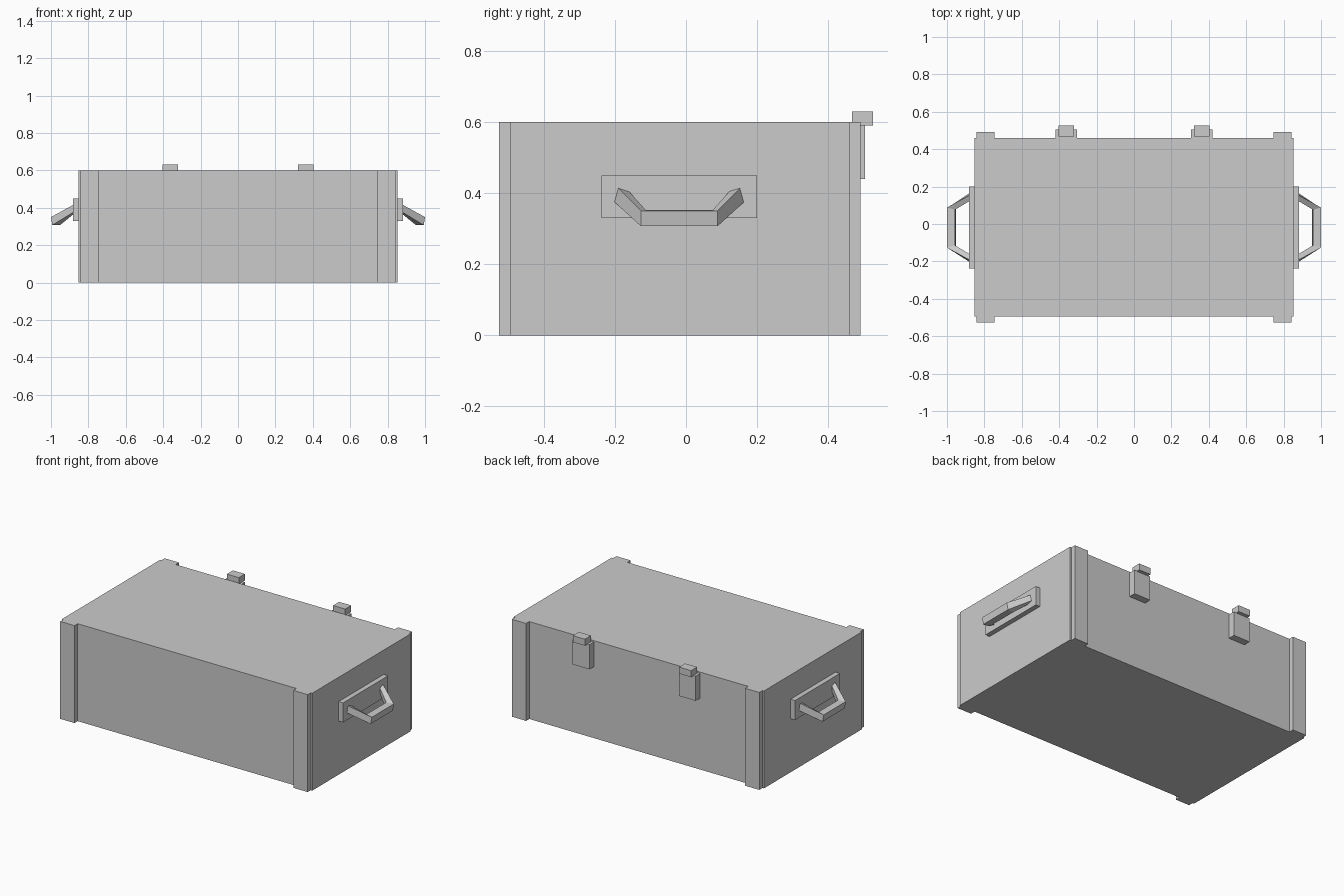
import bpy, bmesh

if "Cube" in bpy.data.objects:
    bpy.data.objects.remove(bpy.data.objects["Cube"])


def box(name, x, y, z):
    """Box from (min, max) ranges."""
    bm = bmesh.new()
    bmesh.ops.create_cube(bm, size=1)
    for v in bm.verts:
        v.co = [r[0] if c < 0 else r[1] for c, r in zip(v.co, (x, y, z))]
    return finish(name, bm)


def finish(name, bm):
    bmesh.ops.recalc_face_normals(bm, faces=bm.faces)
    mesh = bpy.data.meshes.new(name)
    bm.to_mesh(mesh)
    bm.free()
    obj = bpy.data.objects.new(name, mesh)
    bpy.context.collection.objects.link(obj)
    return obj


def span(s, a, b):
    """Range a..b placed on side s of x = 0."""
    return tuple(sorted((s * a, s * b)))


MID = -0.019  # y centre of the crate ends

# Main crate
box("crate_body", (-0.853, 0.853), (-0.495, 0.46), (0, 0.6))


def handle(name, s):
    # Square bar section (x, half width, z) at the plate and at the bend
    root = [(0.876, 0.175, 0.418), (0.876, 0.186, 0.378),
            (0.876, 0.147, 0.368), (0.876, 0.144, 0.408)]
    bend = [(1.0, 0.107, 0.35), (0.993, 0.108, 0.307),
            (0.952, 0.100, 0.307), (0.957, 0.095, 0.353)]
    bm = bmesh.new()
    rings = [[bm.verts.new((s * x, MID + side * w, z)) for x, w, z in sec]
             for sec, side in ((root, 1), (bend, 1), (bend, -1), (root, -1))]
    for a, b in zip(rings, rings[1:]):
        for i in range(4):
            j = (i + 1) % 4
            bm.faces.new((a[i], a[j], b[j], b[i]))
    bm.faces.new(rings[0])
    bm.faces.new(rings[-1])
    finish(name, bm)


for s, side in ((-1, "left"), (1, "right")):
    # Corner battens
    box(f"front_batten_{side}", span(s, 0.746, 0.843), (-0.526, -0.48), (0, 0.6))
    box(f"back_batten_{side}", span(s, 0.746, 0.843), (0.44, 0.491), (0, 0.6))
    # Carry handle and its plate
    box(f"handle_plate_{side}", span(s, 0.845, 0.883),
        (MID - 0.219, MID + 0.219), (0.33, 0.45))
    handle(f"handle_{side}", s)
    # Hinge: leaf on the back and cap above it
    c = 0.362 * s
    box(f"hinge_leaf_{side}", (c - 0.057, c + 0.057), (0.455, 0.504), (0.44, 0.592))
    box(f"hinge_cap_{side}", (c - 0.041, c + 0.041), (0.467, 0.526), (0.59, 0.63))
